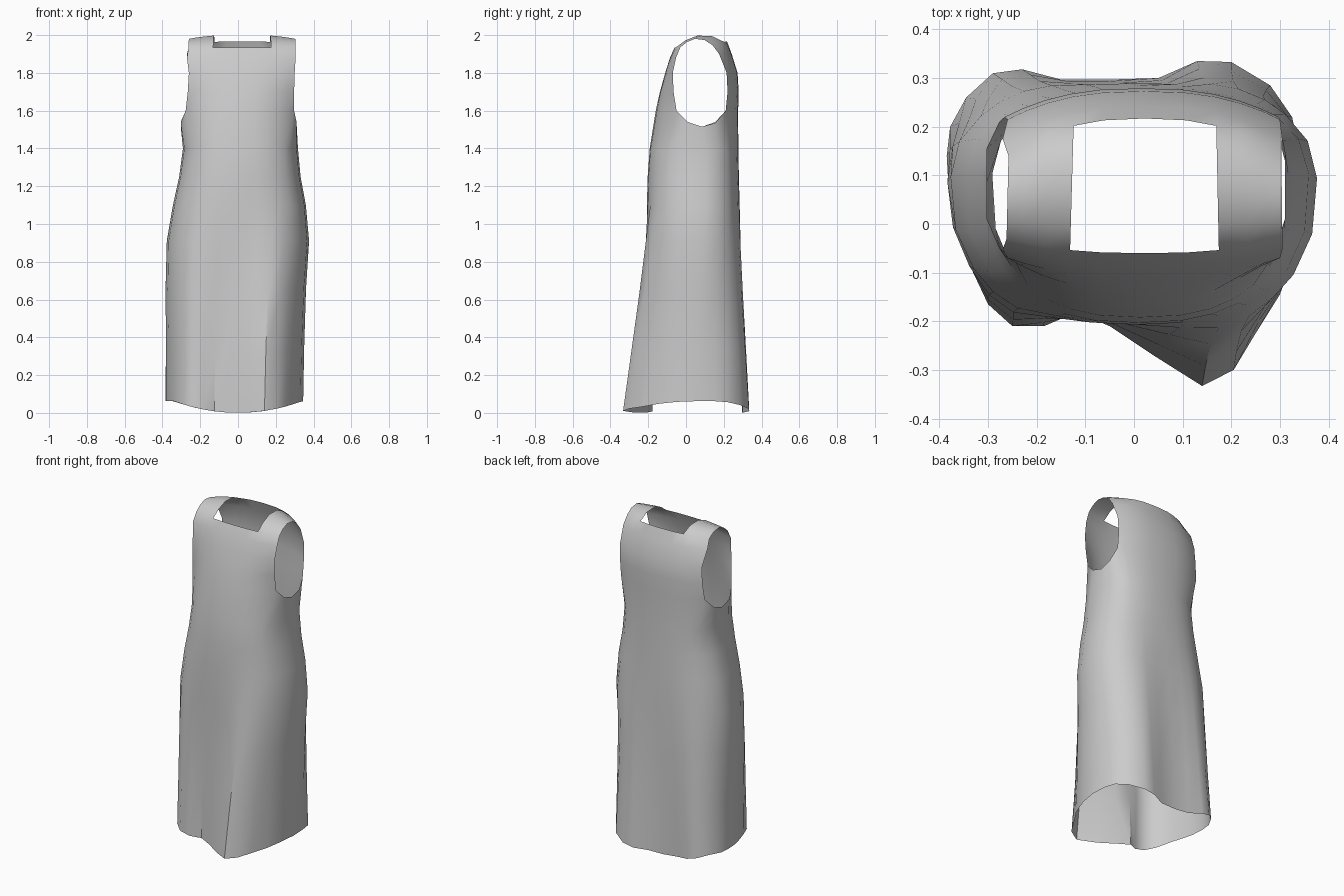
import bpy, bmesh, math

if "Cube" in bpy.data.objects:
    bpy.data.objects.remove(bpy.data.objects["Cube"])

CY, E = 0.08, 0.8

# Column angles: 11 front, 3 right side, 11 back, 3 left side
def spread(a, b, n):
    return [a + (b - a) * i / (n - 1) for i in range(n)]

angles = (spread(213, 327, 11) + spread(327, 401, 5)[1:-1]
          + spread(41, 139, 11) + spread(139, 213, 5)[1:-1])

def spow(v):
    return math.copysign(abs(v) ** E, v)

# Wavy hem outline, front left to right, then round the back
hem = [(-.34, -.08), (-.3, -.165), (-.25, -.21), (-.185, -.21), (-.125, -.178),
       (-.05, -.21), (.04, -.27), (.14, -.333), (.205, -.30), (.25, -.225), (.3, -.145),
       (.33, -.05), (.345, .05), (.34, .15),
       (.325, .22), (.28, .285), (.2, .333), (.13, .335), (.05, .3), (-.05, .297),
       (-.15, .297), (-.23, .318), (-.29, .31), (-.345, .26), (-.378, .2),
       (-.385, .14), (-.38, .06), (-.365, 0)]

# Body rings: z, left x, right x, front y, back y
levels = [(0, -.385, .36, -.2, .29), (.3, -.385, .365, -.2, .287),
          (.63, -.387, .372, -.2, .285), (.9, -.377, .384, -.205, .287),
          (1.1, -.345, .36, -.207, .284), (1.25, -.312, .332, -.203, .28),
          (1.4, -.292, .318, -.192, .277)]

# Upper panels: z, centre y, armhole-edge y, left x, right x
front = [(1.6, -.16, -.05, -.277, .297), (1.7, -.138, -.066, -.266, .297),
         (1.8, -.11, -.07, -.26, .3), (1.88, -.085, -.053, -.27, .305),
         (1.935, -.06, -.03, -.262, .305)]
back = [(1.6, .276, .21, -.277, .297), (1.7, .279, .22, -.266, .297),
        (1.8, .273, .215, -.26, .3), (1.9, .242, .175, -.27, .305),
        (1.967, .217, .14, -.258, .303)]

bm = bmesh.new()

# Skirt and waist
rings = []
for z, xl, xr, yf, yb in levels:
    w = max(0, 1 - z / 1.1)
    ring = []
    for a, (hx, hy) in zip(angles, hem):
        c, s = spow(math.cos(math.radians(a))), spow(math.sin(math.radians(a)))
        x = (xl + xr) / 2 + (xr - xl) / 2 * c
        y = CY + s * ((yb - CY) if s > 0 else (CY - yf))
        lift = .062 * min(1, abs(hx) / .34) ** 2
        ring.append(bm.verts.new((hx * w + x * (1 - w), hy * w + y * (1 - w), z + lift * w)))
    rings.append(ring)

# Front and back bodice panels up to neckline
def panel(rows, idx):
    us = [spow(math.cos(math.radians(angles[i]))) for i in idx]
    m = abs(us[0])
    out = []
    for z, yc, ye, xl, xr in rows:
        row = []
        for u in us:
            u /= m
            drop = .02 * abs(u) ** 3 if z > 1.96 else 0
            row.append(bm.verts.new(((xl + xr) / 2 + u * (xr - xl) / 2,
                                     yc + (ye - yc) * abs(u) ** 2.5, z - drop)))
        out.append(row)
    return out

fp = panel(front, range(11))
bp = panel(back, range(14, 25))

# Underarm edges close the last full ring
def underarm(x, ys):
    return [bm.verts.new((x, y, z)) for y, z in zip(ys, (1.54, 1.515, 1.535))]

rings.append(fp[0] + underarm(.31, (.01, .085, .155)) + bp[0] + underarm(-.303, (.155, .085, .01)))

def strip(a, b, closed=False):
    n = len(a)
    for i in range(n if closed else n - 1):
        j = (i + 1) % n
        bm.faces.new((a[i], a[j], b[j], b[i]))

for a, b in zip(rings, rings[1:]):
    strip(a, b, True)
for p in (fp, bp):
    for a, b in zip(p, p[1:]):
        strip(a, b)

# Shoulder straps arch from front to back
for cols in (range(0, 4), range(7, 11)):
    f = [fp[-1][i] for i in cols]
    b = [bp[-1][10 - i] for i in cols]
    rows = [f]
    for t in (.2, .45, .75):
        row = []
        for i, p, q in zip(cols, f, b):
            k = min(i, 10 - i) / 3
            co = p.co.lerp(q.co, t)
            co.z += (.04 + .01 * k) * 4 * t * (1 - t)
            row.append(bm.verts.new(co))
        rows.append(row)
    rows.append(b)
    for r, s in zip(rows, rows[1:]):
        strip(r, s)

bmesh.ops.recalc_face_normals(bm, faces=bm.faces)
mesh = bpy.data.meshes.new("sleeveless_dress")
bm.to_mesh(mesh)
bm.free()
dress = bpy.data.objects.new("sleeveless_dress", mesh)
bpy.context.collection.objects.link(dress)
bpy.context.view_layer.objects.active = dress
dress.select_set(True)
bpy.ops.object.shade_smooth_by_angle(angle=math.radians(40))
